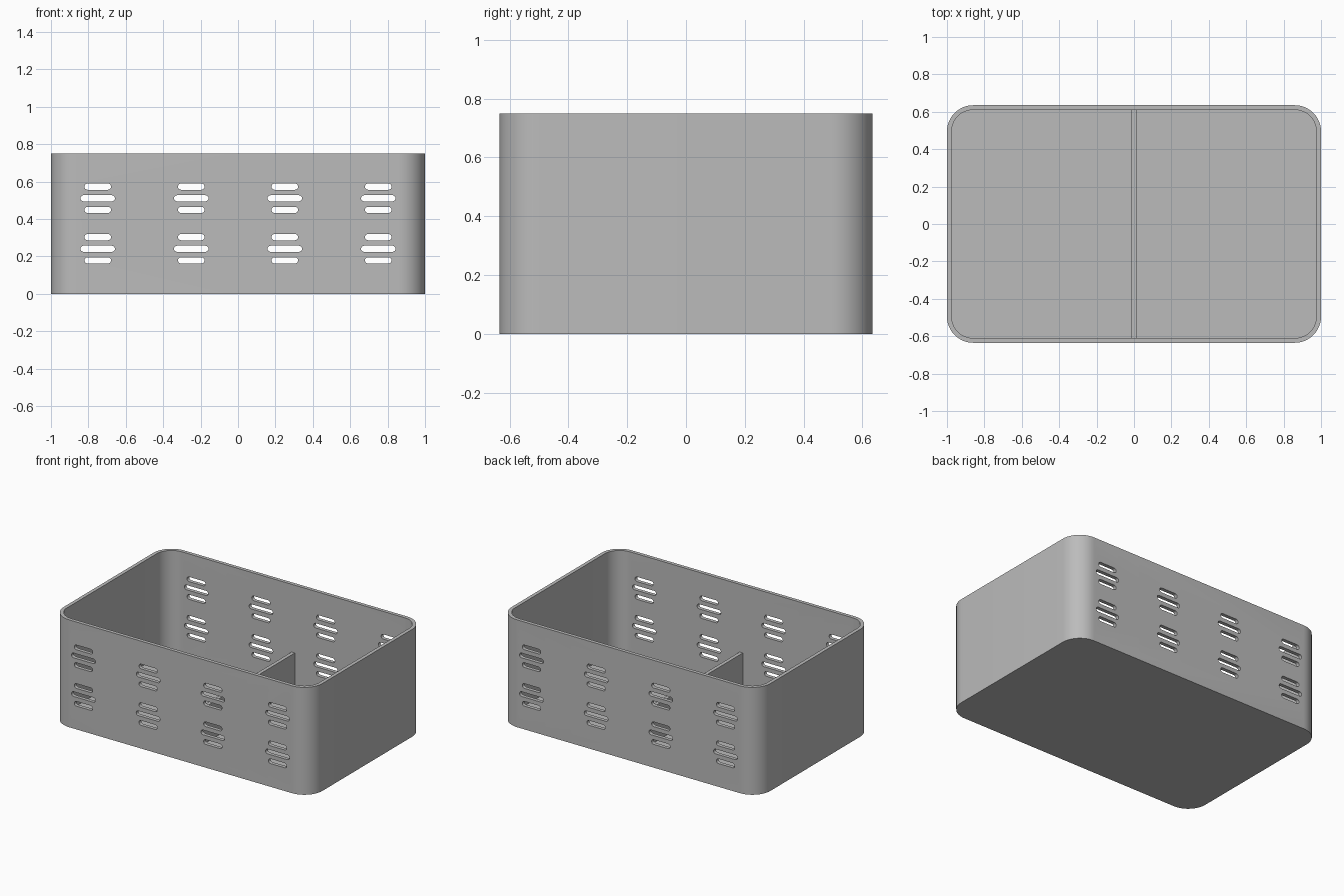
import bpy
import bmesh
import math

if "Cube" in bpy.data.objects:
    bpy.data.objects.remove(bpy.data.objects["Cube"])

HALF_X, HALF_Y, HEIGHT = 1.0, 0.635, 0.75
WALL, RADIUS = 0.025, 0.14
DIVIDER_TOP = 0.277

grey = bpy.data.materials.new("plain grey")
grey.use_nodes = True
colour = (0.5, 0.5, 0.5, 1)
grey.diffuse_color = colour
grey.node_tree.nodes["Principled BSDF"].inputs["Base Color"].default_value = colour


def rounded_rect(hx, hy, r, steps):
    """Counter-clockwise outline of a rounded rectangle."""
    points = []
    for i, (sx, sy) in enumerate([(1, 1), (-1, 1), (-1, -1), (1, -1)]):
        for k in range(steps + 1):
            a = (i + k / steps) * math.pi / 2
            points.append((sx * (hx - r) + r * math.cos(a),
                           sy * (hy - r) + r * math.sin(a)))
    return points


def bridge(bm, a, b):
    for i in range(len(a)):
        j = (i + 1) % len(a)
        bm.faces.new((a[i], a[j], b[j], b[i]))


def finish(name, bm):
    bmesh.ops.recalc_face_normals(bm, faces=bm.faces)
    mesh = bpy.data.meshes.new(name)
    bm.to_mesh(mesh)
    bm.free()
    mesh.materials.append(grey)
    obj = bpy.data.objects.new(name, mesh)
    bpy.context.collection.objects.link(obj)
    return obj


# Open box: outer wall, rim, inner wall and floor
bm = bmesh.new()
outer = rounded_rect(HALF_X, HALF_Y, RADIUS, 12)
inner = rounded_rect(HALF_X - WALL, HALF_Y - WALL, RADIUS - WALL, 12)
rings = [[bm.verts.new((x, y, z)) for x, y in outline]
         for outline, z in [(outer, 0), (outer, HEIGHT), (inner, HEIGHT), (inner, WALL)]]
for low, high in zip(rings, rings[1:]):
    bridge(bm, low, high)
bm.faces.new(rings[0])
bm.faces.new(rings[-1])
box = finish("box_shell", bm)

# Ventilation slots, each running through the front and back walls
bm = bmesh.new()
for cx in (-0.75, -0.25, 0.25, 0.75):
    for cz in (0.241, 0.511):
        for row, half_width in ((-1, 0.071), (0, 0.092), (1, 0.071)):
            outline = rounded_rect(half_width, 0.0165, 0.016, 4)
            ends = [[bm.verts.new((cx + x, y, cz + row * 0.062 + z)) for x, z in outline]
                    for y in (-1, 1)]
            bridge(bm, *ends)
            for end in ends:
                bm.faces.new(end)
cutter = finish("slot_cutter", bm)
cutter.hide_render = True

cut = box.modifiers.new("slots", "BOOLEAN")
cut.operation = "DIFFERENCE"
cut.solver = "EXACT"
cut.object = cutter
bpy.ops.object.select_all(action="DESELECT")
box.select_set(True)
bpy.context.view_layer.objects.active = box
bpy.ops.object.modifier_apply(modifier=cut.name)
bpy.data.objects.remove(cutter)
bpy.ops.object.shade_smooth_by_angle(angle=math.radians(30))

# Low divider across the middle
bm = bmesh.new()
bmesh.ops.create_cube(bm, size=1)
depth = 2 * (HALF_Y - WALL)
for v in bm.verts:
    v.co.x *= WALL
    v.co.y *= depth
    v.co.z = WALL if v.co.z < 0 else DIVIDER_TOP
finish("divider", bm)
